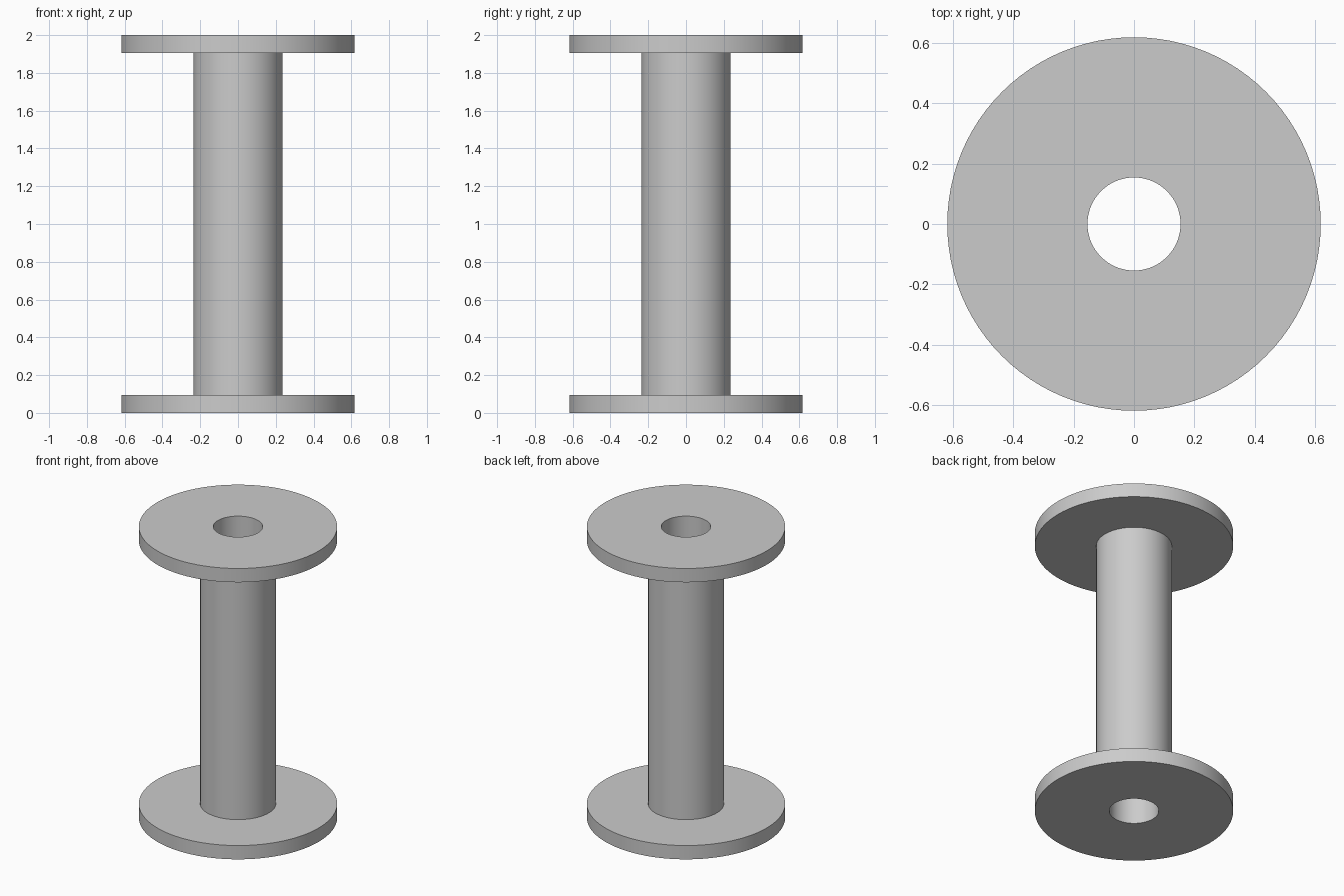
import bpy
import bmesh
from math import tau, radians
from mathutils import Matrix, Vector

cube = bpy.data.objects.get("Cube")
if cube:
    bpy.data.objects.remove(cube, do_unlink=True)

HEIGHT = 2.0
FLANGE_RADIUS = 0.618
FLANGE_THICKNESS = 0.095
BARREL_RADIUS = 0.236
BORE_RADIUS = 0.154
SEGMENTS = 96


def make_material(name, color):
    mat = bpy.data.materials.new(name)
    mat.use_nodes = True
    mat.diffuse_color = color
    mat.node_tree.nodes["Principled BSDF"].inputs["Base Color"].default_value = color
    return mat


def lathe(name, profile, mat):
    """Revolve a closed (radius, height) profile around the z axis."""
    bm = bmesh.new()
    verts = [bm.verts.new((r, 0, z)) for r, z in profile]
    edges = [bm.edges.new((a, b)) for a, b in zip(verts, verts[1:] + verts[:1])]
    bmesh.ops.spin(bm, geom=verts + edges, cent=(0, 0, 0), axis=(0, 0, 1),
                   angle=tau, steps=SEGMENTS, use_merge=True)
    bmesh.ops.remove_doubles(bm, verts=bm.verts, dist=0.0001)
    bmesh.ops.recalc_face_normals(bm, faces=bm.faces)
    mesh = bpy.data.meshes.new(name)
    bm.to_mesh(mesh)
    bm.free()
    mesh.materials.append(mat)
    obj = bpy.data.objects.new(name, mesh)
    bpy.context.collection.objects.link(obj)
    bpy.ops.object.select_all(action="DESELECT")
    obj.select_set(True)
    bpy.context.view_layer.objects.active = obj
    bpy.ops.object.shade_smooth_by_angle(angle=radians(30))
    return obj


# Lower half of the cross-section: bore, flange, barrel
lower = [
    (BORE_RADIUS, 0),
    (FLANGE_RADIUS, 0),
    (FLANGE_RADIUS, FLANGE_THICKNESS),
    (BARREL_RADIUS, FLANGE_THICKNESS),
]
# The upper half mirrors the lower one
upper = [(r, HEIGHT - z) for r, z in reversed(lower)]

grey = make_material("light_grey", (0.6, 0.6, 0.6, 1))
lathe("spool", lower + upper, grey)
